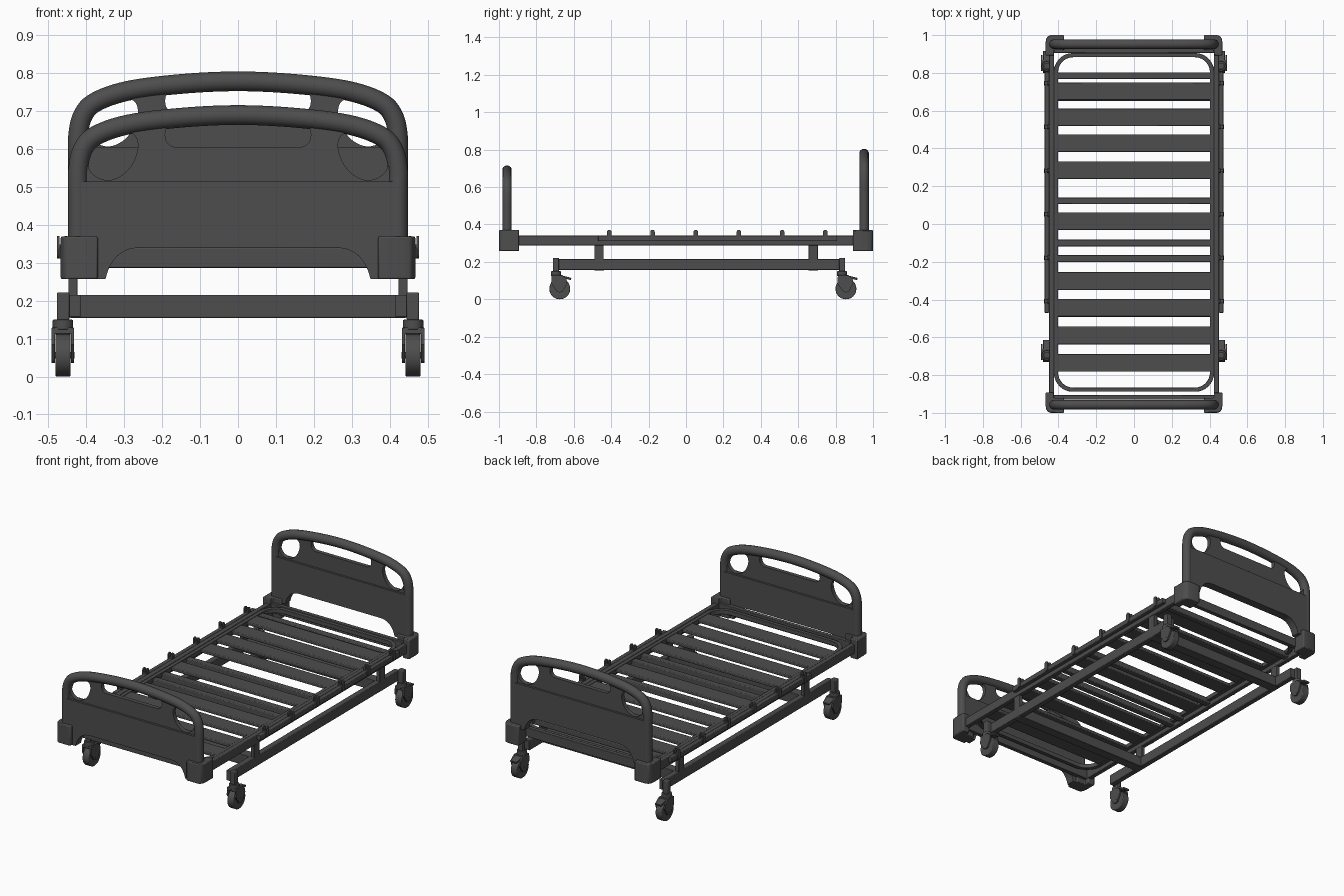
import bpy, bmesh
from math import pi, sin, cos
from mathutils import Vector

if "Cube" in bpy.data.objects:
    bpy.data.objects.remove(bpy.data.objects["Cube"])

ROT = {'xy': (0, 0, 0), 'xz': (pi/2, 0, 0), 'yz': (pi/2, 0, pi/2)}
DARK = bpy.data.materials.new('dark_grey')
DARK.diffuse_color = (0.075, 0.075, 0.075, 1)
DARK.use_nodes = True
DARK.node_tree.nodes["Principled BSDF"].inputs["Base Color"].default_value = DARK.diffuse_color


def finish(ob, bevel=0.0, segs=2):
    bpy.ops.object.select_all(action='DESELECT')
    ob.select_set(True)
    bpy.context.view_layer.objects.active = ob
    if ob.type == 'CURVE':
        bpy.ops.object.convert(target='MESH')
        ob = bpy.context.object
        bm = bmesh.new()
        bm.from_mesh(ob.data)
        bmesh.ops.remove_doubles(bm, verts=bm.verts, dist=1e-5)
        bmesh.ops.recalc_face_normals(bm, faces=bm.faces)
        bm.to_mesh(ob.data)
        bm.free()
    bpy.ops.object.shade_smooth_by_angle(angle=0.6)
    ob.data.materials.clear()
    ob.data.materials.append(DARK)
    if bevel:
        m = ob.modifiers.new('bevel', 'BEVEL')
        m.width, m.segments, m.limit_method, m.angle_limit = bevel, segs, 'ANGLE', 0.7
    return ob


def box(name, x, y, z, bevel=0.003, tilt=0):
    me = bpy.data.meshes.new(name)
    bm = bmesh.new()
    bmesh.ops.create_cube(bm, size=1)
    bmesh.ops.scale(bm, verts=bm.verts, vec=(abs(x[1]-x[0]), abs(y[1]-y[0]), abs(z[1]-z[0])))
    bm.to_mesh(me)
    bm.free()
    ob = bpy.data.objects.new(name, me)
    ob.location = (sum(x)/2, sum(y)/2, sum(z)/2)
    ob.rotation_euler.x = tilt
    bpy.context.collection.objects.link(ob)
    return finish(ob, bevel)


def curve(name, loops, cyclic=True):
    cu = bpy.data.curves.new(name, 'CURVE')
    for pts in loops:
        sp = cu.splines.new('POLY')
        sp.points.add(len(pts) - 1)
        for p, q in zip(sp.points, pts):
            p.co = (q[0], q[1], 0, 1)
        sp.use_cyclic_u = cyclic
    ob = bpy.data.objects.new(name, cu)
    bpy.context.collection.objects.link(ob)
    return ob


def prism(name, loops, plane, loc, thick, bevel=0.0):
    """Filled outline (extra loops are holes), extruded around its plane."""
    ob = curve(name, loops)
    ob.data.dimensions, ob.data.fill_mode, ob.data.extrude = '2D', 'BOTH', thick/2
    ob.rotation_euler, ob.location = ROT[plane], loc
    return finish(ob, bevel)


def cylinder(name, loc, r, depth, axis='z', bevel=0.0):
    bpy.ops.mesh.primitive_cylinder_add(vertices=32, radius=r, depth=depth, location=loc,
                                        rotation=(0, pi/2 if axis == 'x' else 0, 0))
    bpy.context.object.name = name
    return finish(bpy.context.object, bevel, 3)


def smooth(pts, closed=False, n=6):
    """Catmull-Rom curve through points."""
    P = [Vector(p) for p in pts]
    P = [P[-1]] + P + P[:2] if closed else [2*P[0]-P[1]] + P + [2*P[-1]-P[-2]]
    out = []
    for a, b, c, d in zip(P, P[1:], P[2:], P[3:]):
        for i in range(n):
            t = i/n
            out.append(0.5*(2*b + (c-a)*t + (2*a-5*b+4*c-d)*t*t + (3*b-a-3*c+d)*t**3))
    return out if closed else out + [P[-2]]


def rounded(x0, x1, y0, y1, r, n=8):
    out = []
    for k, (cx, cy) in enumerate([(x1-r, y1-r), (x0+r, y1-r), (x0+r, y0+r), (x1-r, y0+r)]):
        out += [(cx + r*cos((k+i/n)*pi/2), cy + r*sin((k+i/n)*pi/2)) for i in range(n+1)]
    return out


def mirror(pts):
    return [(-p[0], p[1]) for p in reversed(pts)]


# End boards: z values below are relative to the board top
for part, y, top in (('foot', -0.957, 0.716), ('head', 0.952, 0.805)):
    half = [(-0.422, -0.24), (-0.422, -0.172), (-0.41, -0.118), (-0.376, -0.081),
            (-0.29, -0.051), (-0.15, -0.033)]
    arch = smooth(half + [(0, -0.026)] + mirror(half))
    tube = curve(part + '_board_tube',
                 [[(-0.422, 0.27 - top)] + [tuple(p) for p in arch] + [(0.422, 0.27 - top)]], False)
    tube.data.dimensions = '3D'
    tube.data.bevel_depth, tube.data.bevel_resolution, tube.data.use_fill_caps = 0.026, 5, True
    tube.rotation_euler, tube.location = ROT['xz'], (0, y, top)
    finish(tube)
    hole = smooth([(-0.402, -0.135), (-0.385, -0.098), (-0.335, -0.076), (-0.28, -0.075), (-0.264, -0.105),
                   (-0.276, -0.15), (-0.305, -0.184), (-0.345, -0.198), (-0.385, -0.18)], True)
    prism(part + '_board_upper_panel',
          [arch, hole, mirror(hole), rounded(-0.192, 0.192, -0.111, -0.045, 0.03)],
          'xz', (0, y, top), 0.024)
    lower = smooth([(-0.262, -0.376), (-0.29, -0.381), (-0.317, -0.397), (-0.338, -0.425), (-0.35, -0.459)])
    lower += [(-0.422, -0.459), (-0.422, -0.21), (-0.41, -0.201)]
    prism(part + '_board_lower_panel', [lower + mirror(lower)], 'xz', (0, y, top), 0.048, 0.006)
    # Corner brackets and end rail
    s = 1 if y > 0 else -1
    for sx, side in ((-1, 'left'), (1, 'right')):
        L = [(0.37, 1.0), (0.44, 1.0), (0.457, 0.994), (0.465, 0.98), (0.468, 0.96),
             (0.468, 0.892), (0.424, 0.892), (0.424, 0.92), (0.37, 0.92)]
        prism(f'{part}_corner_bracket_{side}', [[(sx*a, s*b) for a, b in L]], 'xy', (0, 0, 0.3135), 0.113, 0.006)
    box(part + '_end_rail', (-0.45, 0.45), (s*0.905, s*0.93), (0.287, 0.34))

# Mattress platform: rounded ring frame, slats and thin cross bars
prism('platform_ring', [rounded(-0.424, 0.424, -0.888, 0.905, 0.1),
                        rounded(-0.402, 0.402, -0.866, 0.883, 0.08)], 'xy', (0, 0, 0.324), 0.025, 0.004)
for i, y in enumerate((0.703, 0.565, 0.428, 0.285, 0.015, -0.302, -0.443, -0.59, -0.735)):
    box(f'slat_{i}', (-0.408, 0.408), (y-0.047, y+0.047), (0.315, 0.334), 0.004)
for i, y in enumerate((0.785, 0.123, -0.1, -0.183)):
    box(f'cross_bar_{i}', (-0.43, 0.43), (y-0.018, y+0.018), (0.297, 0.33), 0.004)

# Under frame cross beams
for i, y in enumerate((-0.465, 0.68)):
    box(f'under_frame_beam_{i}', (-0.445, 0.445), (y-0.028, y+0.028), (0.155, 0.215))

for s, side in ((-1, 'left'), (1, 'right')):
    # Long rails
    box(f'bed_side_rail_{side}', (s*0.423, s*0.45), (-0.92, 0.92), (0.288, 0.34))
    box(f'accessory_rail_{side}', (s*0.449, s*0.473), (-0.47, 0.805), (0.311, 0.34))
    box(f'under_frame_rail_{side}', (s*0.415, s*0.447), (-0.7, 0.835), (0.157, 0.215))
    for i, y in enumerate((-0.465, 0.68)):
        box(f'frame_post_{side}_{i}', (s*0.424, s*0.447), (y-0.025, y+0.025), (0.21, 0.292))
    # Hooks on the accessory rail
    for i in range(6):
        y = -0.41 + i*0.231
        for j, x in enumerate((0.454, 0.474)):
            prism(f'rail_hook_{side}_{i}_{j}', [rounded(y-0.012, y+0.012, 0.312, 0.371, 0.011, 4)],
                  'yz', (s*x, 0, 0), 0.007)
        box(f'rail_hook_bridge_{side}_{i}', (s*0.447, s*0.476), (y-0.009, y+0.009), (0.333, 0.348), 0)
    # Casters
    for end, y in (('front', -0.695), ('rear', 0.835)):
        tag, x, wy = f'{side}_{end}', s*0.462, y + 0.02
        box(f'caster_socket_{tag}', (s*0.445, s*0.478), (y-0.016, y+0.016), (0.148, 0.222), 0.004)
        cylinder(f'caster_swivel_{tag}', (x, y, 0.137), 0.027, 0.026, 'z', 0.003)
        cylinder(f'caster_wheel_{tag}', (x, wy, 0.056), 0.056, 0.04, 'x', 0.004)
        cheek = [(-0.043, 0.128), (0.012, 0.128), (0.036, 0.11), (0.04, 0.085), (0.016, 0.042),
                 (0, 0.036), (-0.016, 0.042), (-0.046, 0.085)]
        for j in (-1, 1):
            prism(f'caster_fork_{tag}_{j}', [cheek], 'yz', (x + j*0.0255, wy, 0), 0.008)
        box(f'caster_fork_top_{tag}', (x-0.029, x+0.029), (wy-0.043, wy+0.014), (0.112, 0.13))
        cylinder(f'caster_axle_{tag}', (x, wy, 0.056), 0.009, 0.06, 'x')
        box(f'caster_brake_{tag}', (x-0.02, x+0.02), (wy, wy+0.062), (0.11, 0.122), 0.003, -0.25)
